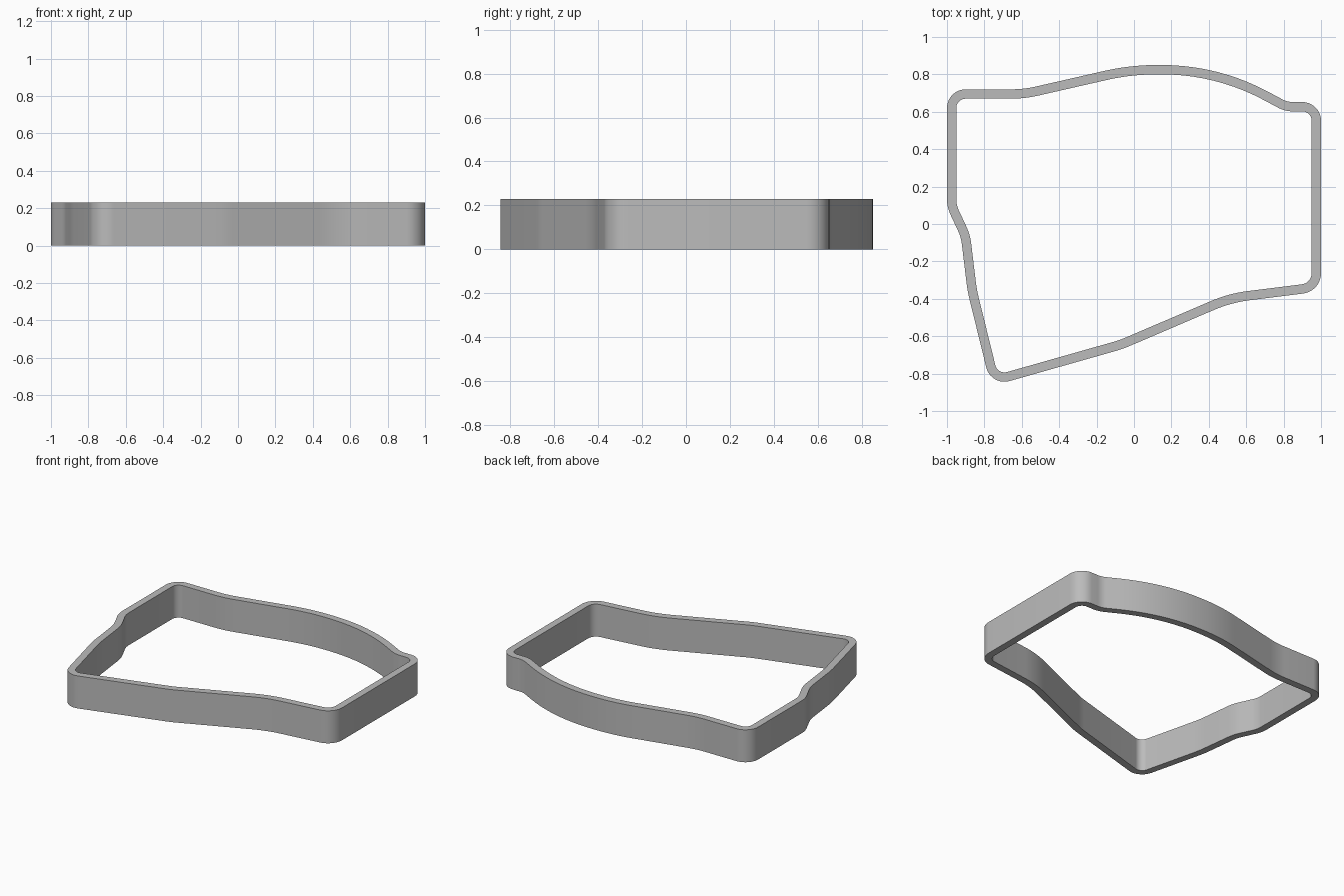
import bpy, bmesh, math
from mathutils import Vector

cube = bpy.data.objects.get("Cube")
if cube:
    bpy.data.objects.remove(cube, do_unlink=True)

HEIGHT, WALL, STEPS = 0.23, 0.05, 10

# Outer outline, counter-clockwise: corner x, corner y, rounding radius
CORNERS = [
    (1.0, -0.36, 0.11), (0.52, -0.42, 0.7), (-0.06, -0.668, 0.6),
    (-0.765, -0.868, 0.1), (-0.89, -0.36, 0.8), (-0.925, -0.07, 0.25),
    (-1.0, 0.09, 0.2), (-1.0, 0.72, 0.1), (-0.59, 0.72, 0.6),
    (-0.02, 0.85, 1.25), (0.45, 0.85, 1.2), (0.82, 0.652, 0.12),
    (1.0, 0.652, 0.1),
]


def rounded_outline(corners):
    """Points and outward normals of a polygon with arc-rounded corners."""
    result = []
    for i, (x, y, radius) in enumerate(corners):
        p = Vector((x, y))
        before = (p - Vector(corners[i - 1][:2])).normalized()
        after = (Vector(corners[(i + 1) % len(corners)][:2]) - p).normalized()
        turn = -before.angle_signed(after)
        side = math.copysign(1, turn)
        start = p - before * radius * math.tan(abs(turn) / 2)
        normal = Vector((before.y, -before.x))
        centre = start - normal * radius * side
        base = math.atan2(normal.y, normal.x)
        for k in range(STEPS + 1):
            a = base + turn * k / STEPS
            n = Vector((math.cos(a), math.sin(a)))
            result.append((centre + n * radius * side, n))
    return result


# Outline is clockwise here, so outward is on the other side
outline = rounded_outline(CORNERS)
area = sum(a[0].cross(b[0]) for a, b in zip(outline, outline[1:] + outline[:1]))
inward = -WALL if area > 0 else WALL

# Band: outer and inner loops, joined into four strips of faces
bm = bmesh.new()
rings = []
for offset, z in ((0, 0), (0, HEIGHT), (inward, HEIGHT), (inward, 0)):
    rings.append([bm.verts.new((*(p + n * offset), z)) for p, n in outline])
count = len(outline)
for r in range(4):
    a, b = rings[r], rings[(r + 1) % 4]
    for i in range(count):
        j = (i + 1) % count
        bm.faces.new((a[i], a[j], b[j], b[i]))
bmesh.ops.recalc_face_normals(bm, faces=bm.faces)
mesh = bpy.data.meshes.new("frame_band")
bm.to_mesh(mesh)
bm.free()

band = bpy.data.objects.new("frame_band", mesh)
bpy.context.collection.objects.link(band)

# Plain grey
grey = bpy.data.materials.new("plain_grey")
grey.use_nodes = True
colour = (0.5, 0.5, 0.5, 1)
grey.diffuse_color = colour
grey.node_tree.nodes["Principled BSDF"].inputs["Base Color"].default_value = colour
mesh.materials.append(grey)

bpy.context.view_layer.objects.active = band
band.select_set(True)
bpy.ops.object.shade_smooth_by_angle(angle=math.radians(30))
